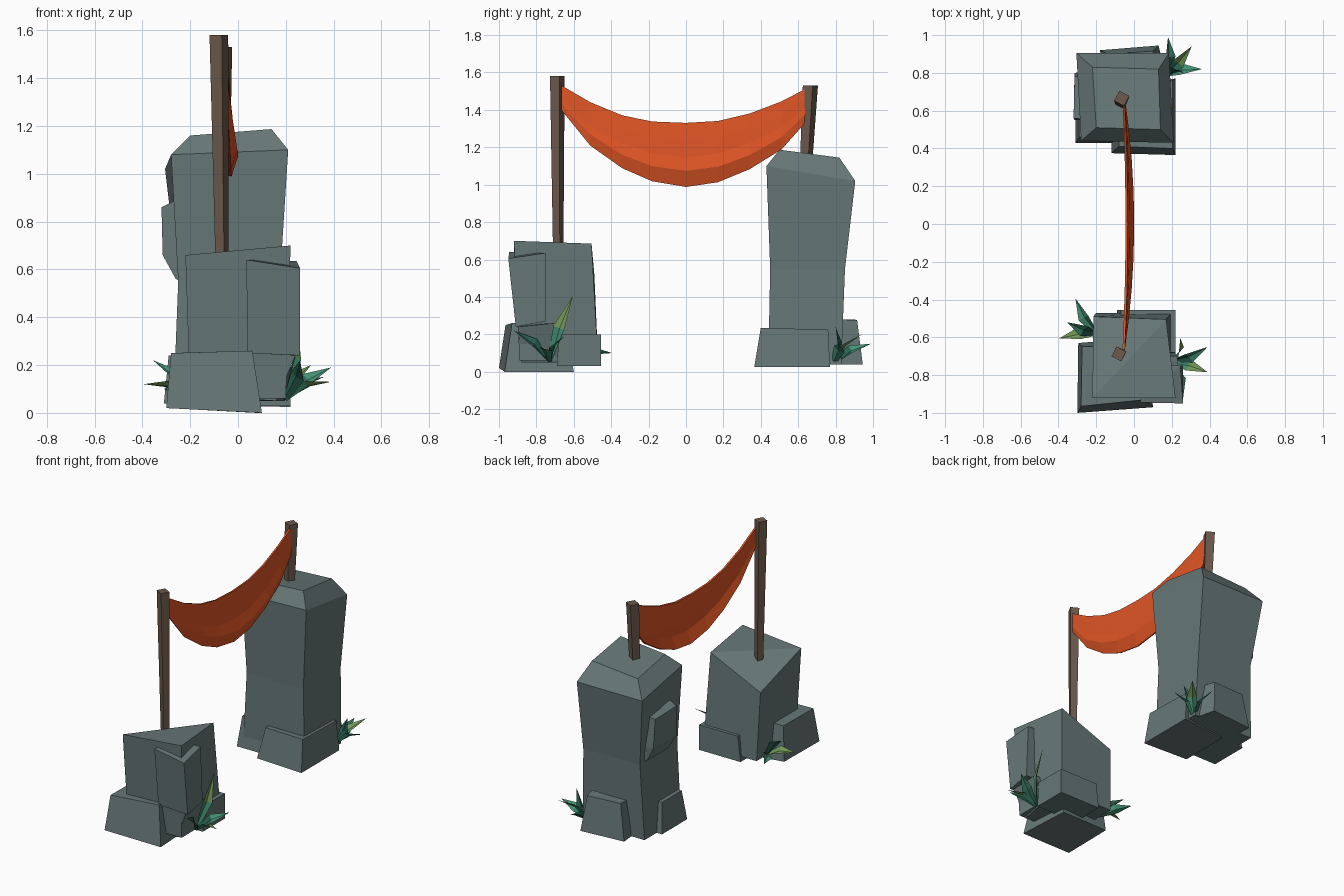
import bpy, bmesh
from mathutils import Vector


def material(name, rgb):
    m = bpy.data.materials.new(name)
    m.diffuse_color = (*rgb, 1)
    return m


ROCK = material("grey_stone", (0.135, 0.185, 0.185))
WOOD = material("brown_wood", (0.15, 0.098, 0.07))
CLOTH = material("orange_cloth", (0.74, 0.09, 0.018))
TEAL = material("teal_leaf", (0.06, 0.29, 0.18))
DARK = material("dark_leaf", (0.025, 0.13, 0.09))
OLIVE = material("olive_leaf", (0.17, 0.31, 0.10))


def finish(name, bm, mats, fix=True):
    if fix:
        bmesh.ops.recalc_face_normals(bm, faces=bm.faces)
    me = bpy.data.meshes.new(name)
    bm.to_mesh(me)
    bm.free()
    for m in mats:
        me.materials.append(m)
    ob = bpy.data.objects.new(name, me)
    bpy.context.collection.objects.link(ob)
    return ob


def block(name, *rings, mat=ROCK):
    """Loft four-cornered rings: front-left, front-right, back-right, back-left."""
    bm = bmesh.new()
    vs = [[bm.verts.new(p) for p in r] for r in rings]
    for a, b in zip(vs, vs[1:]):
        for i in range(4):
            j = (i + 1) % 4
            bm.faces.new((a[i], a[j], b[j], b[i]))
    bm.faces.new(vs[0][::-1])
    # split the cap along its high diagonal
    t = vs[-1]
    bm.faces.new((t[0], t[1], t[2]))
    bm.faces.new((t[0], t[2], t[3]))
    return finish(name, bm, [mat])


def rect(x0, x1, y0, y1, z):
    return [(x0, y0, z), (x1, y0, z), (x1, y1, z), (x0, y1, z)]


# short front rock with one chipped top corner
block("short_rock",
      rect(-0.2, 0.2, -0.89, -0.47, 0.06),
      [(-0.22, -0.92, 0.66), (0.22, -0.92, 0.70), (0.17, -0.505, 0.685), (-0.215, -0.49, 0.52)])
block("short_rock_corner_slab",
      [(0.04, -0.91, 0.25), (0.26, -0.91, 0.24), (0.26, -0.75, 0.27), (0.05, -0.75, 0.27)],
      [(0.035, -0.945, 0.64), (0.26, -0.95, 0.605), (0.245, -0.75, 0.635), (0.05, -0.75, 0.64)])
block("short_rock_front_foot",
      [(-0.30, -1.0, 0.02), (0.10, -0.97, 0.0), (0.08, -0.60, 0.0), (-0.295, -0.63, 0.02)],
      [(-0.28, -0.965, 0.25), (0.06, -0.93, 0.26), (0.04, -0.64, 0.26), (-0.275, -0.65, 0.25)])
block("short_rock_back_foot",
      rect(-0.09, 0.22, -0.69, -0.455, 0.03), rect(-0.07, 0.22, -0.68, -0.455, 0.20))
block("short_rock_side_foot",
      [(0.0, -0.88, 0.06), (0.16, -0.88, 0.05), (0.2, -0.66, 0.05), (0.0, -0.66, 0.05)],
      [(0.05, -0.90, 0.25), (0.24, -0.90, 0.24), (0.23, -0.70, 0.26), (0.05, -0.70, 0.26)])

# tall back rock with waist and bevelled crown
block("tall_rock",
      rect(-0.27, 0.19, 0.44, 0.83, 0.04),
      rect(-0.25, 0.175, 0.45, 0.85, 0.55),
      [(-0.28, 0.44, 1.08), (0.21, 0.43, 1.10), (0.185, 0.905, 1.02), (-0.305, 0.905, 1.02)],
      [(-0.20, 0.51, 1.16), (0.14, 0.50, 1.187), (0.13, 0.82, 1.145), (-0.22, 0.83, 1.12)])
block("tall_rock_side_slab",
      [(-0.26, 0.55, 0.56), (-0.22, 0.55, 0.54), (-0.22, 0.81, 0.54), (-0.26, 0.79, 0.56)],
      [(-0.315, 0.55, 0.66), (-0.2, 0.55, 0.66), (-0.2, 0.81, 0.66), (-0.315, 0.80, 0.66)],
      [(-0.32, 0.56, 0.86), (-0.22, 0.55, 0.91), (-0.22, 0.80, 0.88), (-0.315, 0.78, 0.85)])
block("tall_rock_front_foot",
      [(-0.12, 0.375, 0.03), (0.22, 0.365, 0.025), (0.22, 0.77, 0.025), (-0.12, 0.72, 0.03)],
      [(-0.08, 0.41, 0.235), (0.205, 0.40, 0.235), (0.205, 0.76, 0.225), (-0.08, 0.70, 0.235)])
block("tall_rock_back_foot",
      [(-0.16, 0.72, 0.04), (0.18, 0.74, 0.04), (0.13, 0.945, 0.04), (-0.18, 0.92, 0.04)],
      [(-0.14, 0.74, 0.28), (0.14, 0.74, 0.285), (0.10, 0.915, 0.275), (-0.14, 0.90, 0.28)])
block("tall_rock_left_foot",
      rect(-0.31, -0.1, 0.43, 0.70, 0.04), rect(-0.29, -0.1, 0.46, 0.67, 0.24))


def pole(name, foot, top, r0, r1):
    """Tapered square post, turned about its own axis."""
    def ring(c, r):
        u, v = Vector((0.88, -0.47, 0)) * r, Vector((0.47, 0.88, 0)) * r
        c = Vector(c)
        return [c - u - v, c + u - v, c + u + v, c - u + v]
    block(name, ring(foot, r0), ring(top, r1), mat=WOOD)


pole("front_pole", (-0.066, -0.683, 0.58), (-0.08, -0.688, 1.58), 0.02, 0.029)
pole("back_pole", (-0.065, 0.64, 1.08), (-0.065, 0.665, 1.53), 0.024, 0.03)

# sagging cloth: upper and lower edge curves, five rows between
ys = [-0.665, -0.51, -0.34, -0.18, 0, 0.17, 0.34, 0.51, 0.635]
upper = [1.53, 1.44, 1.37, 1.337, 1.33, 1.34, 1.38, 1.445, 1.51]
lower = [1.40, 1.21, 1.09, 1.02, 0.99, 1.015, 1.085, 1.19, 1.33]
rows = [(0, 0.016), (0.27, 0.026), (0.54, 0.032), (0.75, 0.05), (1, 0.022)]
bm = bmesh.new()
grid = []
for t, bulge in rows:
    grid.append([bm.verts.new((-0.055 + bulge * (1 - (y / 0.67) ** 2), y, a + (b - a) * t))
                 for y, a, b in zip(ys, upper, lower)])
for a, b in zip(grid, grid[1:]):
    for i in range(len(ys) - 1):
        bm.faces.new((a[i], b[i], b[i + 1], a[i + 1]))
cloth = finish("hanging_cloth", bm, [CLOTH], fix=False)
mod = cloth.modifiers.new("thickness", "SOLIDIFY")
mod.thickness = 0.012
mod.offset = 0


def plant(name, base, out, leaves):
    """Tuft of folded, pointed leaves: (tip, lower colour, upper colour)."""
    mats = [TEAL, DARK, OLIVE]
    bm = bmesh.new()
    base, n = Vector(base), Vector((*out, 1.2))
    for tip, low, high in leaves:
        d = Vector(tip) - base
        side = d.cross(n).normalized()
        up = side.cross(d).normalized()
        sec = []
        for t, w, lift in ((0, 0.012, 0), (0.5, 0.034, 0.03)):
            c = base + d * t + up * lift
            sec.append([bm.verts.new(p) for p in
                        (c - side * w, c - up * 0.012, c + side * w)])
        end = bm.verts.new(tip)
        a, b = sec
        for i in (0, 1):
            bm.faces.new((a[i], a[i + 1], b[i + 1], b[i])).material_index = mats.index(low)
            bm.faces.new((b[i], b[i + 1], end)).material_index = mats.index(high)
    for f in bm.faces:
        f.normal_update()
        if f.normal.dot(n) < 0:
            f.normal_flip()
    finish(name, bm, mats, fix=False)


plant("right_plant", (0.2, -0.73, 0.06), (1, 0), [
    ((0.245, -0.605, 0.405), TEAL, OLIVE),
    ((0.26, -0.92, 0.22), DARK, DARK),
    ((0.39, -0.65, 0.19), DARK, TEAL),
    ((0.39, -0.785, 0.13), TEAL, OLIVE)])
plant("left_plant", (-0.2, -0.58, 0.07), (-1, 0.3), [
    ((-0.31, -0.395, 0.10), TEAL, TEAL),
    ((-0.395, -0.605, 0.12), OLIVE, OLIVE),
    ((-0.355, -0.52, 0.22), DARK, TEAL)])
plant("back_plant", (0.17, 0.79, 0.05), (0.7, 0.6), [
    ((0.18, 0.99, 0.15), DARK, TEAL),
    ((0.305, 0.94, 0.20), TEAL, OLIVE),
    ((0.36, 0.82, 0.15), TEAL, TEAL),
    ((0.26, 0.80, 0.24), DARK, DARK)])
